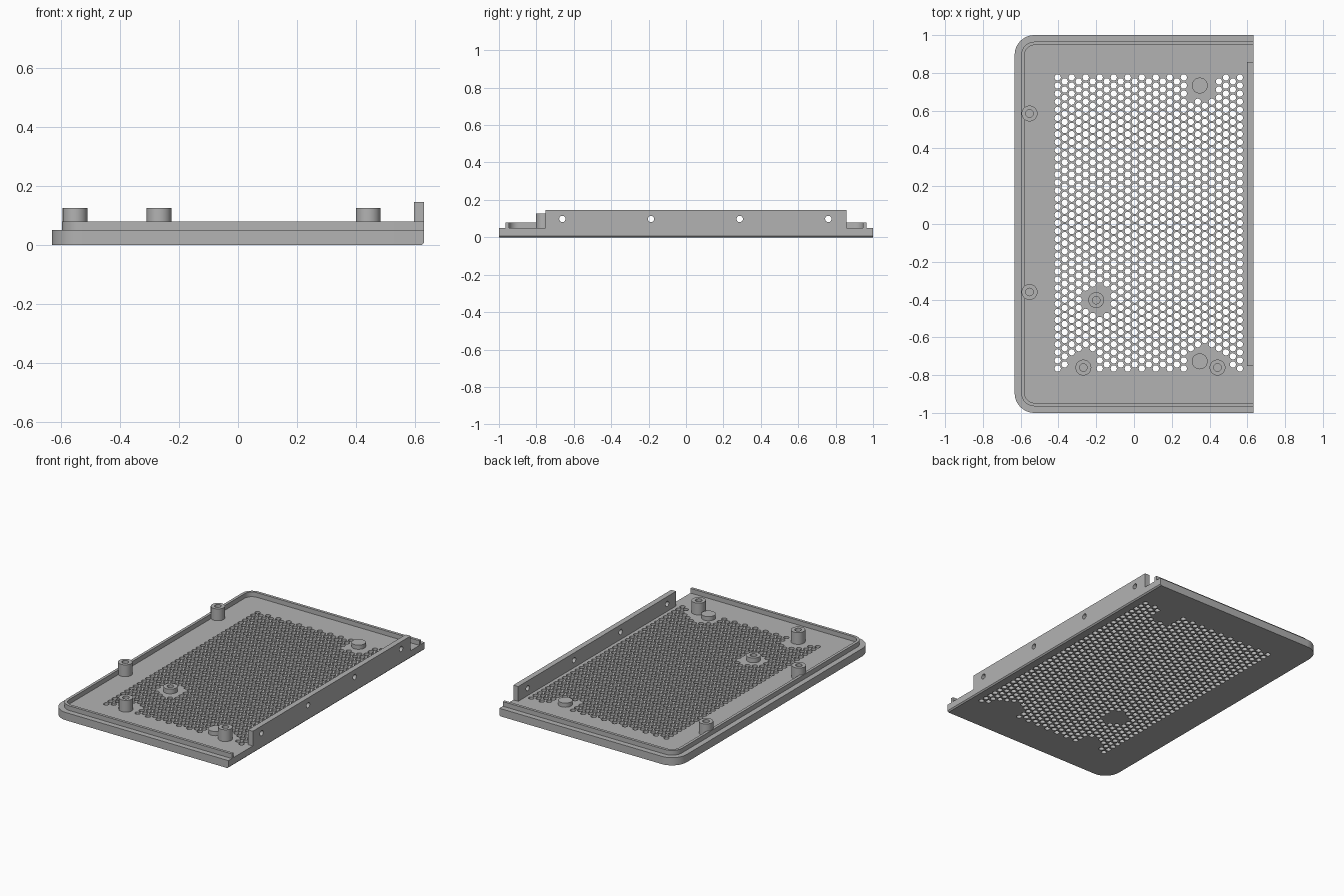
import bpy, bmesh
from math import pi, cos, sin, hypot, radians
from mathutils import Matrix

cube = bpy.data.objects.get("Cube")
if cube:
    bpy.data.objects.remove(cube, do_unlink=True)

grey = bpy.data.materials.new("plain_grey")
grey.use_nodes = True
grey.diffuse_color = (0.45, 0.45, 0.45, 1)
grey.node_tree.nodes["Principled BSDF"].inputs["Base Color"].default_value = grey.diffuse_color

HALF_X, HALF_Y, CORNER = 0.632, 1.0, 0.105
FLOOR = 0.05


def circle(x, y, r, n):
    return [(x + r * cos(2 * pi * i / n), y + r * sin(2 * pi * i / n)) for i in range(n)]


def u_path(inset, steps=10):
    """Three-sided outline, open at +x, with two rounded corners at -x."""
    r = CORNER - inset
    cx, cy = -HALF_X + CORNER, HALF_Y - CORNER
    arc = [(cx - r * sin(a), cy + r * cos(a))
           for a in (pi / 2 * i / steps for i in range(steps + 1))]
    top = [(HALF_X, HALF_Y - inset)] + arc
    return top + [(x, -y) for x, y in reversed(top)]


def slab(name, loops, low, high, matrix=None):
    """Fill outlines (inner loops become holes) and extrude from low to high."""
    curve = bpy.data.curves.new(name, "CURVE")
    curve.dimensions = "2D"
    curve.fill_mode = "BOTH"
    curve.extrude = (high - low) / 2
    for loop in loops:
        spline = curve.splines.new("POLY")
        spline.points.add(len(loop) - 1)
        for point, (x, y) in zip(spline.points, loop):
            point.co = (x, y, 0, 1)
        spline.use_cyclic_u = True
    temp = bpy.data.objects.new(name + "_outline", curve)
    bpy.context.collection.objects.link(temp)
    graph = bpy.context.evaluated_depsgraph_get()
    mesh = bpy.data.meshes.new_from_object(temp.evaluated_get(graph))
    bpy.data.objects.remove(temp, do_unlink=True)
    bpy.data.curves.remove(curve)

    bm = bmesh.new()
    bm.from_mesh(mesh)
    bmesh.ops.remove_doubles(bm, verts=bm.verts, dist=0.0001)
    bmesh.ops.translate(bm, verts=bm.verts, vec=(0, 0, (low + high) / 2))
    if matrix:
        bmesh.ops.transform(bm, verts=bm.verts, matrix=matrix)
    bmesh.ops.recalc_face_normals(bm, faces=bm.faces)
    bm.to_mesh(mesh)
    bm.free()
    mesh.name = name
    mesh.materials.clear()
    mesh.materials.append(grey)
    obj = bpy.data.objects.new(name, mesh)
    bpy.context.collection.objects.link(obj)
    return obj


# Positions of standoffs and solid pads
tall = [(-0.553, 0.585), (-0.553, -0.36), (-0.268, -0.76), (0.442, -0.76)]
short = [(-0.2, -0.403)]
pads = [(0.348, 0.733), (0.348, -0.727)]

# Hexagonal grid of vent holes, left solid around the mounts
step_x, step_y = 0.0371, 0.0428
vents = []
for col in range(27):
    odd = col % 2
    for row in range(37 - odd):
        x = -0.404 + col * step_x
        y = -0.765 + (row + odd / 2) * step_y
        if all(hypot(x - a, y - b) > 0.082 for a, b in tall + short + pads):
            vents.append(circle(x, y, 0.0168, 12))

# Base plate, with a small chamfer under the open edge
plate = slab("base_plate", [u_path(0)] + vents, 0, FLOOR)
bm = bmesh.new()
bm.from_mesh(plate.data)
bmesh.ops.bisect_plane(bm, geom=bm.verts[:] + bm.edges[:] + bm.faces[:],
                       plane_co=(0, 0, 0.008), plane_no=(0, 0, 1))
for v in bm.verts:
    if v.co.z < 0.001 and v.co.x > HALF_X - 0.001:
        v.co.x -= 0.008
bm.to_mesh(plate.data)
bm.free()

# Raised lip around three sides
slab("rim_lip", [u_path(0.035) + u_path(0.053)[::-1]], FLOOR, 0.08)

# Upright flange with screw holes on the open side
sideways = Matrix(((0, 0, 1, 0), (1, 0, 0, 0), (0, 1, 0, 0), (0, 0, 0, 1)))
panel = [(-0.752, FLOOR), (0.858, FLOOR), (0.858, 0.145), (-0.752, 0.145)]
screws = [circle(-0.661 + 0.474 * i, 0.098, 0.017, 24) for i in range(4)]
slab("side_flange", [panel] + screws, 0.597, HALF_X, sideways)

# Hollow standoffs and solid pads
round_parts = []
for label, spots, top, bore in (("tall_standoff", tall, 0.126, 0.02),
                                ("short_standoff", short, 0.08, 0.02),
                                ("round_pad", pads, 0.077, None)):
    for i, (x, y) in enumerate(spots):
        loops = [circle(x, y, 0.042, 32)]
        if bore:
            loops.append(circle(x, y, bore, 32))
        round_parts.append(slab(f"{label}_{i + 1}", loops, FLOOR, top))

# Smooth the curved walls, keep edges sharp
bpy.ops.object.select_all(action="DESELECT")
for obj in bpy.context.collection.objects:
    if obj.type == "MESH" and obj.data.materials and obj.data.materials[0] == grey:
        obj.select_set(True)
        bpy.context.view_layer.objects.active = obj
bpy.ops.object.shade_smooth_by_angle(angle=radians(35))
